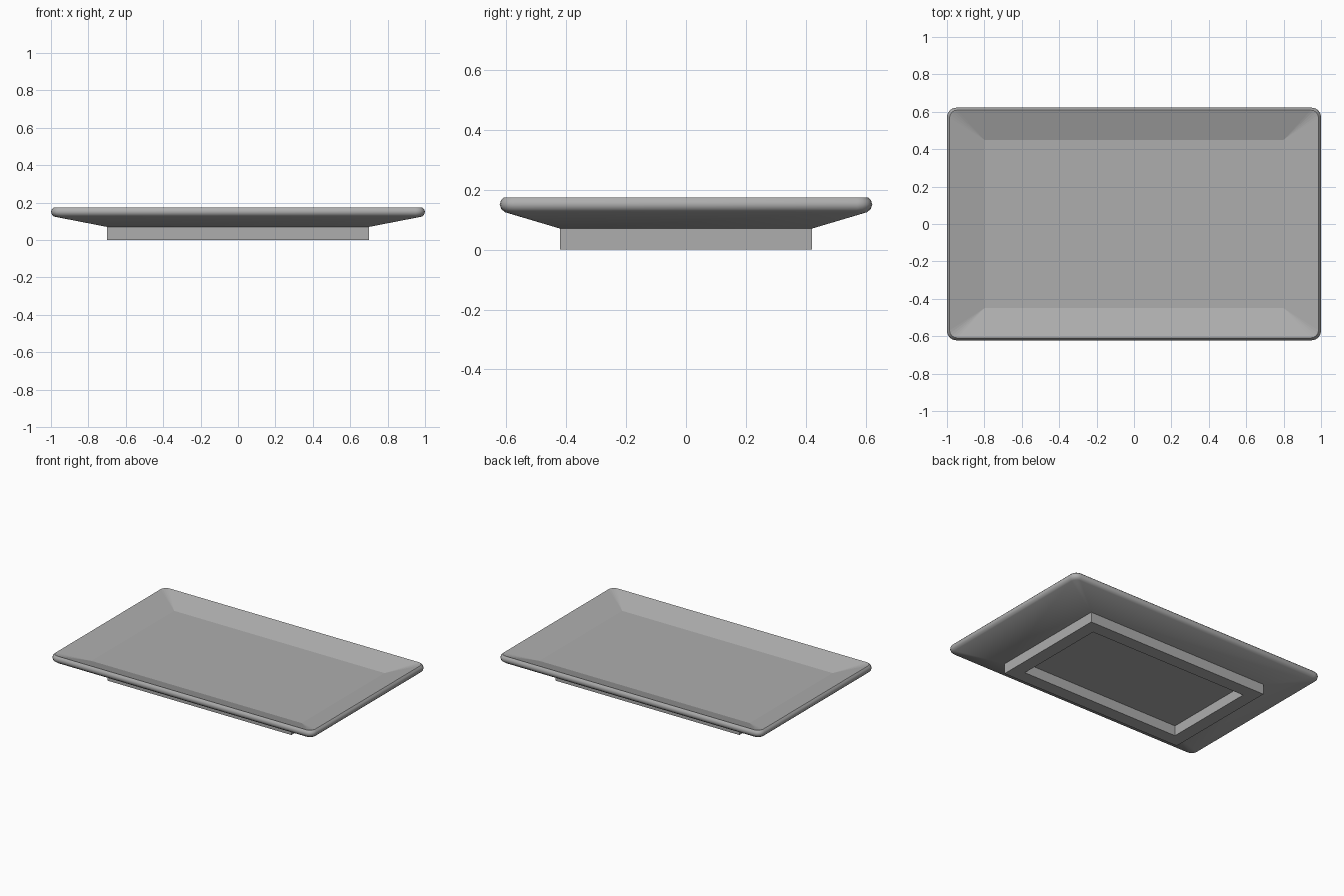
import bpy
import bmesh
from math import cos, sin, pi

cube = bpy.data.objects.get("Cube")
if cube:
    bpy.data.objects.remove(cube, do_unlink=True)

# One plain grey material
grey = bpy.data.materials.new("plain grey")
grey.use_nodes = True
colour = (0.42, 0.42, 0.42, 1)
grey.diffuse_color = colour
grey.node_tree.nodes["Principled BSDF"].inputs["Base Color"].default_value = colour

SEGMENTS = 4


def ring(bm, hx, hy, z, radius):
    """Loop of a rectangle with rounded corners (radius 0 is sharp)."""
    verts = []
    for k, (sx, sy) in enumerate([(1, 1), (-1, 1), (-1, -1), (1, -1)]):
        for i in range(SEGMENTS + 1):
            a = (k + i / SEGMENTS) * pi / 2
            verts.append(bm.verts.new((sx * (hx - radius) + radius * cos(a),
                                       sy * (hy - radius) + radius * sin(a), z)))
    return verts


def loft(name, sections, smooth_bands=(), cap_start=False, cap_end=False):
    """Skin a stack of rings; listed bands are smooth shaded."""
    bm = bmesh.new()
    rings = [ring(bm, *s) for s in sections]
    n = len(rings[0])
    for band, (low, high) in enumerate(zip(rings, rings[1:])):
        for i in range(n):
            j = (i + 1) % n
            face = bm.faces.new((low[i], low[j], high[j], high[i]))
            face.smooth = band in smooth_bands
    if cap_start:
        bm.faces.new(rings[0][::-1])
    if cap_end:
        bm.faces.new(rings[-1])
    # Collapse the repeated points of sharp corners
    bmesh.ops.remove_doubles(bm, verts=bm.verts, dist=0.0001)
    bmesh.ops.dissolve_degenerate(bm, edges=bm.edges, dist=0.0001)
    mesh = bpy.data.meshes.new(name)
    bm.to_mesh(mesh)
    bm.free()
    mesh.materials.append(grey)
    obj = bpy.data.objects.new(name, mesh)
    bpy.context.collection.objects.link(obj)
    return obj


# Dish: flat underside, flared slope, rounded rim, sunken floor
loft("dish", [
    (0.70, 0.42, 0.07, 0),
    (0.983, 0.605, 0.125, 0.04),
    (0.995, 0.617, 0.136, 0.045),
    (1.0, 0.622, 0.15, 0.05),
    (0.996, 0.618, 0.164, 0.045),
    (0.986, 0.609, 0.174, 0.04),
    (0.80, 0.45, 0.12, 0),
], smooth_bands=range(5), cap_start=True, cap_end=True)

# Foot: open rectangular frame under the dish
loft("foot_ring", [
    (0.61, 0.33, 0.07, 0),
    (0.61, 0.33, 0, 0),
    (0.70, 0.42, 0, 0),
    (0.70, 0.42, 0.07, 0),
])
